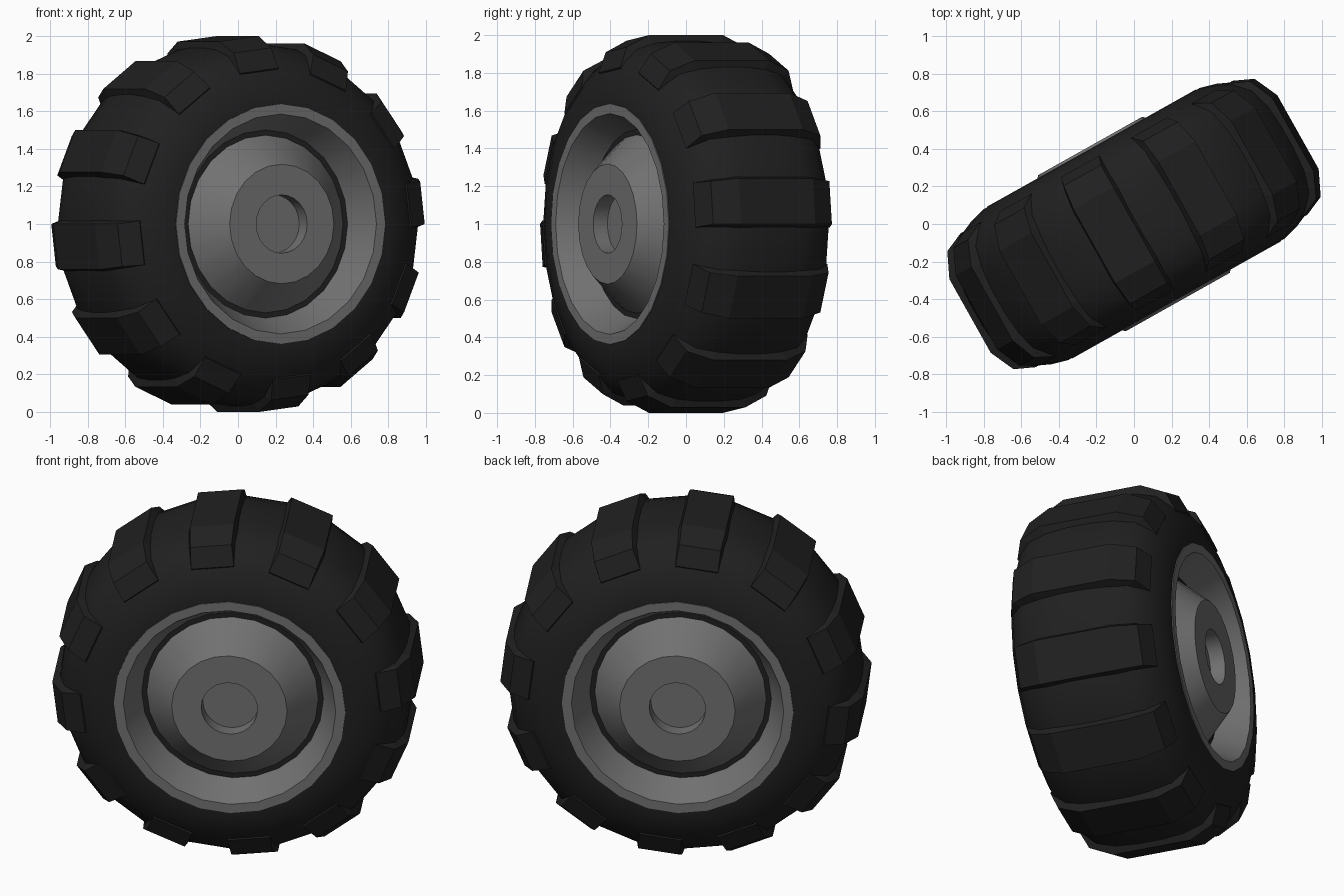
import bpy, bmesh, math
from mathutils import Matrix

if "Cube" in bpy.data.objects:
    bpy.data.objects.remove(bpy.data.objects["Cube"])

TURN = math.radians(29.3)
SEG = 24
LUGS = 12


def material(name, v):
    m = bpy.data.materials.new(name)
    m.diffuse_color = (v, v, v, 1)
    m.use_nodes = True
    m.node_tree.nodes["Principled BSDF"].inputs["Base Color"].default_value = m.diffuse_color
    return m


rubber = material("black rubber", 0.0145)
metal = material("grey metal", 0.165)


def point(o, r, a):
    # o = distance along the axle towards the front, r = radius, a = angle
    return (r * math.cos(a), -o, r * math.sin(a))


def finish(bm, name, mat, smooth):
    # turn the wheel about the vertical and lift it onto the ground
    bmesh.ops.remove_doubles(bm, verts=bm.verts, dist=0.0001)
    bmesh.ops.recalc_face_normals(bm, faces=bm.faces)
    bm.transform(Matrix.Translation((0, 0, 1)) @ Matrix.Rotation(TURN, 4, 'Z'))
    me = bpy.data.meshes.new(name)
    bm.to_mesh(me)
    bm.free()
    me.materials.append(mat)
    ob = bpy.data.objects.new(name, me)
    bpy.context.collection.objects.link(ob)
    if smooth:
        bpy.context.view_layer.objects.active = ob
        ob.select_set(True)
        bpy.ops.object.shade_smooth_by_angle(angle=math.radians(30))
        ob.select_set(False)
    return ob


def lathe(name, profile, mat):
    bm = bmesh.new()
    rings = [[bm.verts.new(point(o, r, 2 * math.pi * i / SEG)) for i in range(SEG)]
             for o, r in profile]
    for a, b in zip(rings, rings[1:]):
        for i in range(SEG):
            j = (i + 1) % SEG
            bm.faces.new((a[i], a[j], b[j], b[i]))
    for end in (rings[0], rings[-1]):
        bm.faces.new(end)
    return finish(bm, name, mat, True)


def both_sides(half):
    return half + [(-o, r) for o, r in reversed(half)]


# tyre carcass with rounded shoulders
lathe("tyre", both_sides([(0.30, 0.60), (0.455, 0.60), (0.46, 0.66), (0.435, 0.75),
                          (0.39, 0.85), (0.31, 0.925), (0.20, 0.96), (0.07, 0.97)]), rubber)

# dished rim with a raised hub and a shallow bore, the same on both faces
lathe("rim", both_sides([(0.39, 0.155), (0.476, 0.155), (0.476, 0.318), (0.28, 0.49),
                         (0.463, 0.585), (0.463, 0.638), (0.40, 0.638)]), metal)

# chunky tread lugs wrapping over both shoulders
section = both_sides([(0.385, 0.80), (0.408, 0.83), (0.36, 0.937), (0.225, 1.0)])
bm = bmesh.new()
for k in range(LUGS):
    mid = math.radians(97 + 360 / LUGS * k)
    sides = []
    for s in (-1, 1):
        ring = []
        for o, r in section:
            half = 7.0 if r > 0.9 else 8.2
            ring.append(bm.verts.new(point(o, r, mid + s * math.radians(half))))
        # sloping foot of the lug flank, sunk into the carcass
        foot = [bm.verts.new(point(o, r, mid + s * math.radians(8.4)))
                for o, r in ((-0.30, 0.91), (-0.2, 0.95), (0.2, 0.95), (0.30, 0.91))]
        sides.append((ring, foot))
    (a, fa), (b, fb) = sides
    for i in range(7):
        bm.faces.new((a[i], a[i + 1], b[i + 1], b[i]))
    for ring, foot in sides:
        bm.faces.new((ring[3], ring[4], foot[1], foot[2]))
        bm.faces.new((ring[2], ring[3], foot[2], foot[3]))
        bm.faces.new((ring[4], ring[5], foot[0], foot[1]))
        bm.faces.new((ring[1], ring[2], foot[3]))
        bm.faces.new((ring[5], ring[6], foot[0]))
finish(bm, "tread_lugs", rubber, False)
